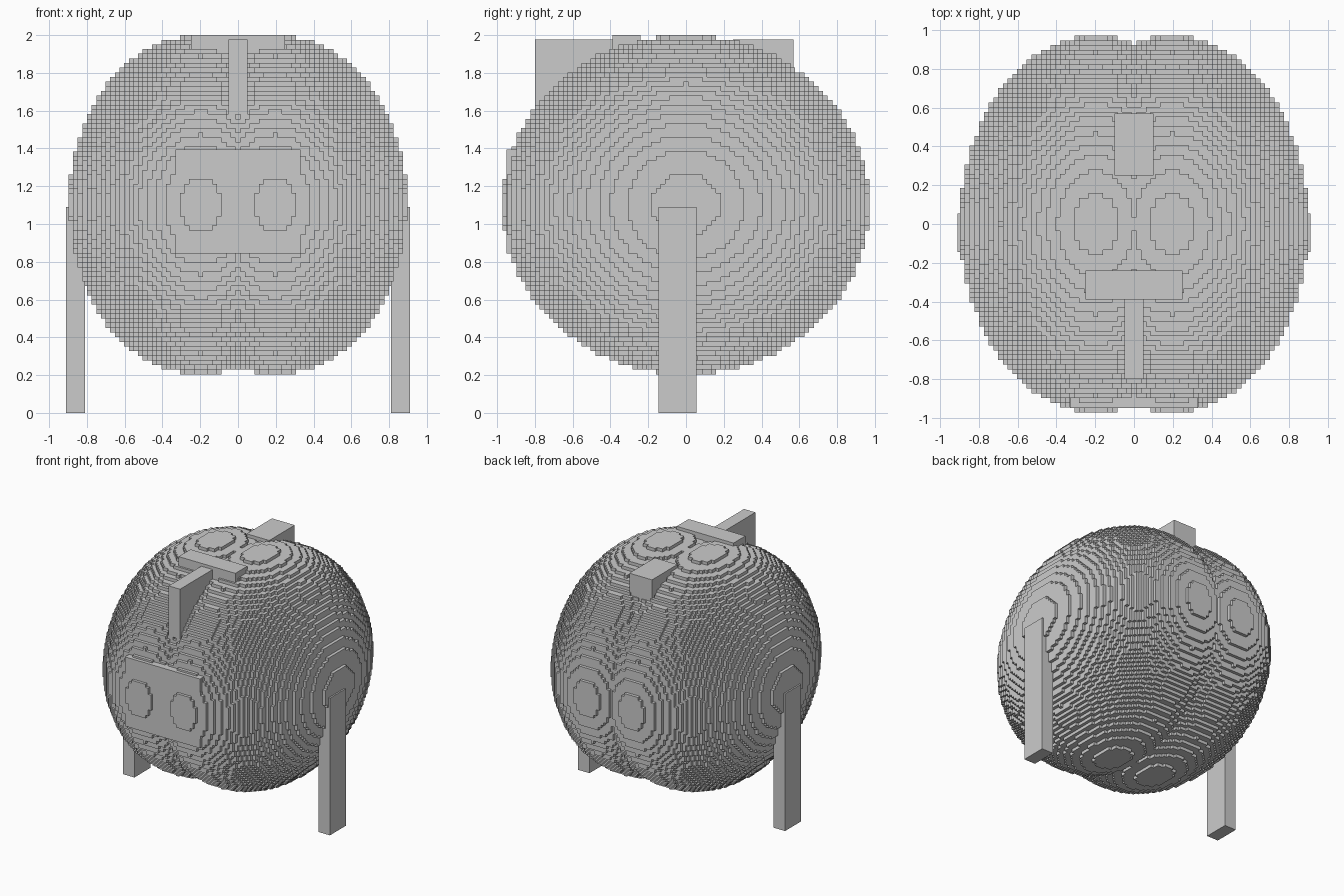
import bpy

if "Cube" in bpy.data.objects:
    bpy.data.objects.remove(bpy.data.objects["Cube"])

CELL = 0.0246            # size of one block
CZ = 1.102               # height of the body centre
RX, RY, RZ = 28.5, 39.5, 36.5   # ellipsoid radii in blocks
SHIFT = 8                # sideways offset of the two lobes, in blocks


def add_mesh(name, verts, faces):
    mesh = bpy.data.meshes.new(name)
    mesh.from_pydata(verts, [], faces)
    obj = bpy.data.objects.new(name, mesh)
    bpy.context.collection.objects.link(obj)
    return obj


def box(name, x0, x1, y0, y1, z0, z1):
    v = [(x, y, z) for x in (x0, x1) for y in (y0, y1) for z in (z0, z1)]
    f = [(0, 1, 3, 2), (4, 6, 7, 5), (0, 4, 5, 1),
         (2, 3, 7, 6), (0, 2, 6, 4), (1, 5, 7, 3)]
    return add_mesh(name, v, f)


# Body: two overlapping ellipsoids made of blocks, only the outer faces kept
def filled(i, j, k):
    return ((abs(i) - SHIFT) / RX) ** 2 + (j / RY) ** 2 + (k / RZ) ** 2 <= 1


cells = {(i, j, k) for i in range(-37, 38) for j in range(-40, 41)
         for k in range(-37, 38) if filled(i, j, k)}
index, verts, faces = {}, [], []


def corner(p):
    if p not in index:
        index[p] = len(verts)
        verts.append(((p[0] - 0.5) * CELL, (p[1] - 0.5) * CELL,
                      CZ + (p[2] - 0.5) * CELL))
    return index[p]


for c in cells:
    for axis in range(3):
        u, w = (axis + 1) % 3, (axis + 2) % 3
        for side in (0, 1):
            n = list(c)
            n[axis] += 2 * side - 1
            if tuple(n) in cells:
                continue
            quad = []
            for a, b in ((0, 0), (1, 0), (1, 1), (0, 1)):
                p = list(c)
                p[axis] += side
                p[u] += a
                p[w] += b
                quad.append(corner(tuple(p)))
            faces.append(quad if side else quad[::-1])
add_mesh("body", verts, faces)

# Side legs
for s, label in ((-1, "left"), (1, "right")):
    xs = sorted((s * 0.81, s * 0.91))
    box(label + "_leg", xs[0], xs[1], -0.145, 0.055, 0.0, 1.09)

# Front plate
box("front_plate", -0.33, 0.33, -0.95, -0.85, 0.845, 1.395)

# Top bar with the front and rear fins
box("top_bar", -0.25, 0.25, -0.39, -0.24, 1.9, 2.0)
box("front_fin", -0.05, 0.05, -0.8, -0.38, 1.58, 1.977)
box("rear_fin", -0.1, 0.1, 0.25, 0.57, 1.77, 1.977)
